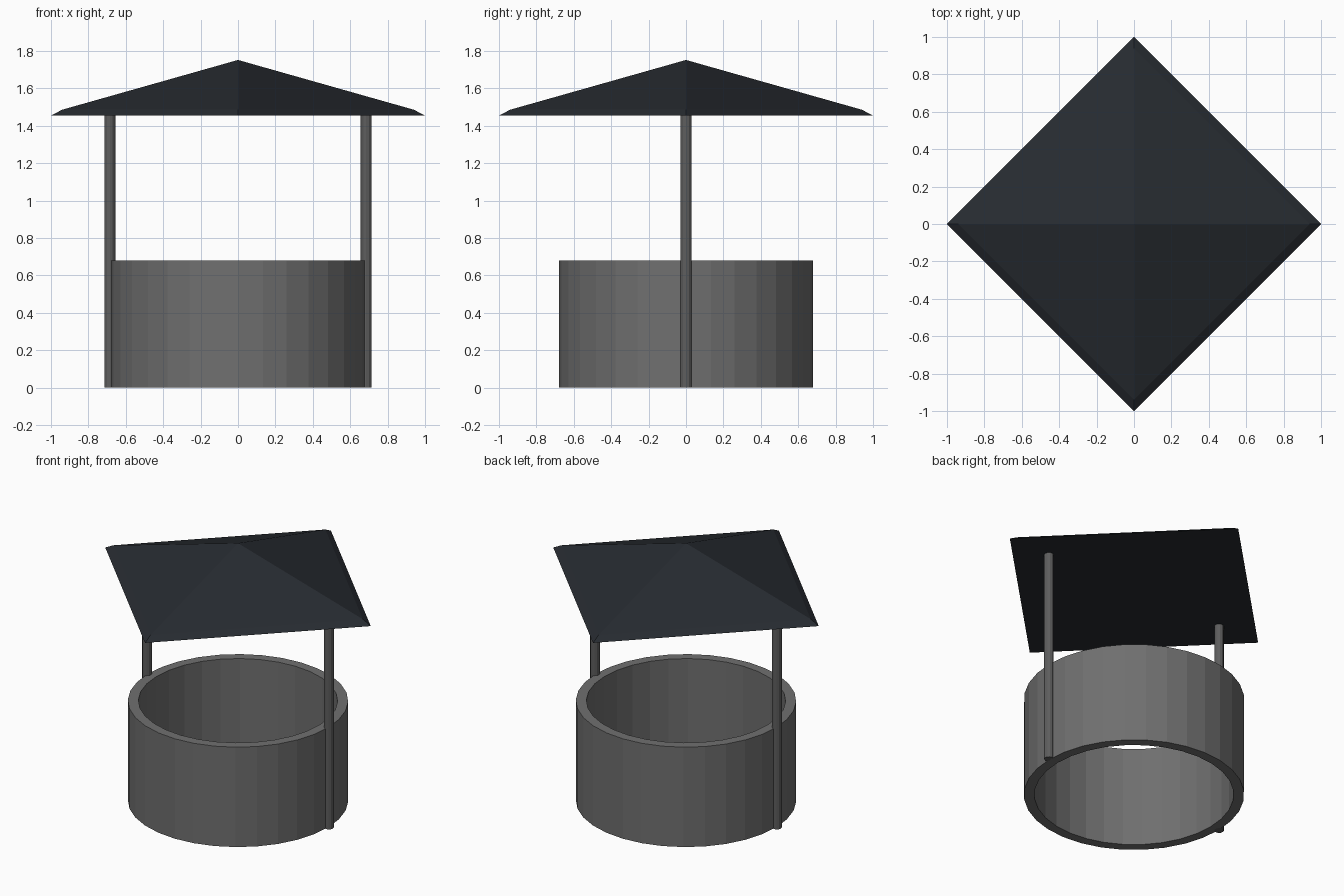
import bpy, bmesh
from math import cos, sin, tau

if "Cube" in bpy.data.objects:
    bpy.data.objects.remove(bpy.data.objects["Cube"])

WALL_H, ROOF_Z = 0.68, 1.455


def material(name, color):
    m = bpy.data.materials.new(name)
    m.diffuse_color = (*color, 1)
    m.use_nodes = True
    m.node_tree.nodes["Principled BSDF"].inputs["Base Color"].default_value = m.diffuse_color
    return m


def lathe(name, profile, sides, mat, x=0, closed=False):
    """Flat-shaded ring stack around z; radius 0 makes a tip, open ends get caps."""
    bm = bmesh.new()
    rings = []
    for r, z in profile:
        n = sides if r > 0 else 1
        rings.append([bm.verts.new((r * cos(tau * i / sides), r * sin(tau * i / sides), z))
                      for i in range(n)])
    pairs = list(zip(rings, rings[1:]))
    if closed:
        pairs.append((rings[-1], rings[0]))
    for a, b in pairs:
        for i in range(sides):
            j = (i + 1) % sides
            if len(b) == 1:
                bm.faces.new((a[i], a[j], b[0]))
            else:
                bm.faces.new((a[i], a[j], b[j], b[i]))
    if not closed:
        for ring in (rings[0], rings[-1]):
            if len(ring) > 1:
                bm.faces.new(ring)
    bmesh.ops.recalc_face_normals(bm, faces=bm.faces)
    me = bpy.data.meshes.new(name)
    bm.to_mesh(me)
    bm.free()
    me.materials.append(mat)
    ob = bpy.data.objects.new(name, me)
    ob.location.x = x
    bpy.context.collection.objects.link(ob)
    return ob


stone = material("stone", (0.16, 0.16, 0.16))
post_grey = material("post_grey", (0.11, 0.11, 0.11))
slate = material("slate", (0.02, 0.024, 0.03))

# Round open well wall
lathe("well_wall", [(0.68, 0), (0.68, WALL_H), (0.615, WALL_H), (0.615, 0)], 32, stone, closed=True)

# Two roof posts
for side, x in (("left", -0.685), ("right", 0.685)):
    lathe(f"{side}_post", [(0.03, 0), (0.03, ROOF_Z + 0.005)], 12, post_grey, x)

# Four-sided roof with bevelled eaves
lathe("roof", [(1.0, ROOF_Z), (0.94, 1.486), (0, 1.752)], 4, slate)
